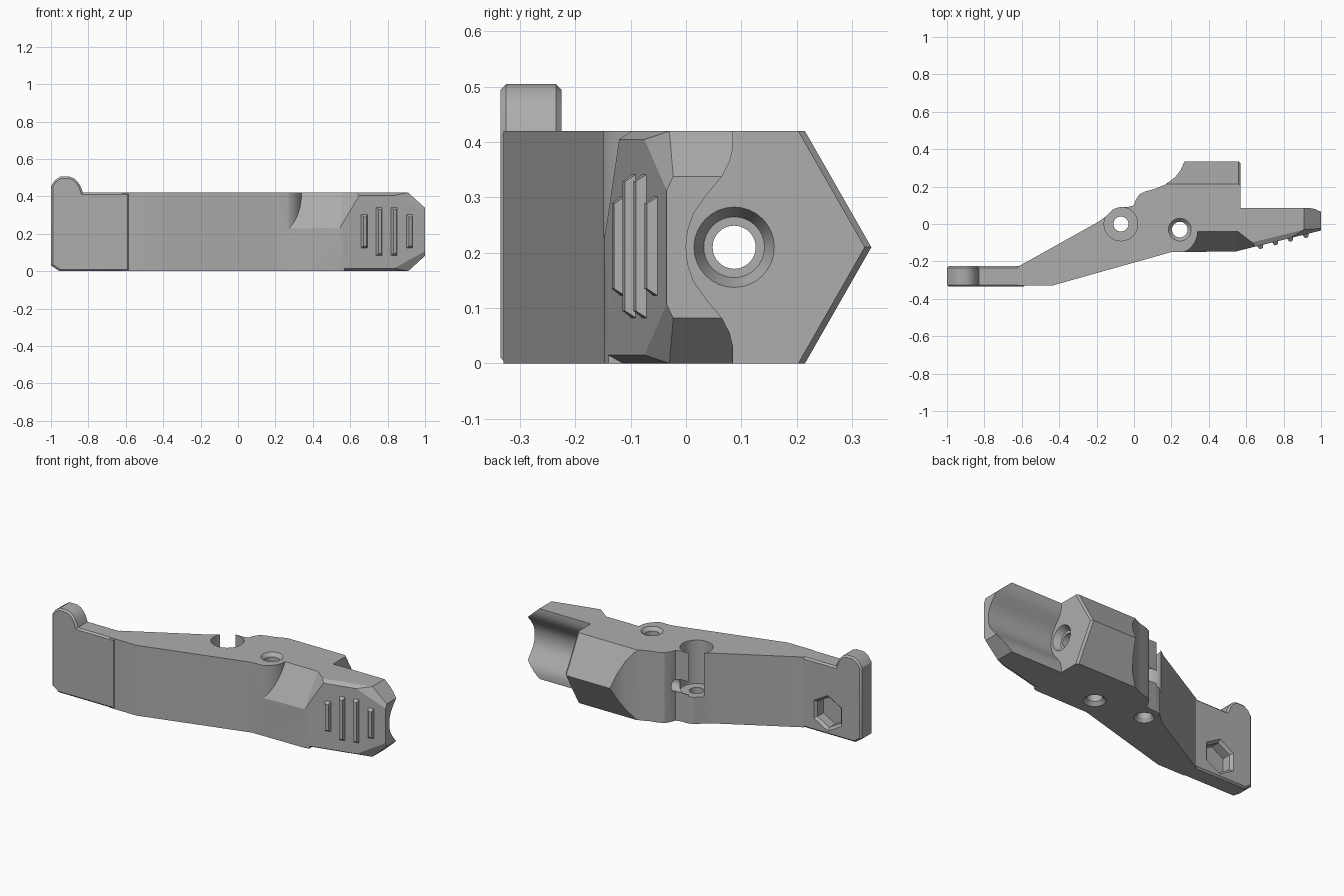
import bpy, bmesh
from math import cos, sin, pi, radians
from mathutils import Vector, Matrix

H = 0.42  # body height

if "Cube" in bpy.data.objects:
    bpy.data.objects.remove(bpy.data.objects["Cube"])

grey = bpy.data.materials.new("matte grey")
grey.use_nodes = True
COLOUR = (0.42, 0.42, 0.42, 1)
grey.diffuse_color = COLOUR
grey.node_tree.nodes["Principled BSDF"].inputs["Base Color"].default_value = COLOUR


def to_object(name, bm):
    bmesh.ops.recalc_face_normals(bm, faces=bm.faces)
    mesh = bpy.data.meshes.new(name)
    bm.to_mesh(mesh)
    bm.free()
    mesh.materials.append(grey)
    ob = bpy.data.objects.new(name, mesh)
    bpy.context.collection.objects.link(ob)
    return ob


def prism(points, direction):
    """Closed profile swept along a direction."""
    bm = bmesh.new()
    face = bm.faces.new([bm.verts.new(p) for p in points])
    swept = bmesh.ops.extrude_face_region(bm, geom=[face])
    moved = [v for v in swept["geom"] if isinstance(v, bmesh.types.BMVert)]
    bmesh.ops.translate(bm, verts=moved, vec=direction)
    bmesh.ops.recalc_face_normals(bm, faces=bm.faces)
    return bm


def slice_off(bm, a, b, c, keep):
    """Cut along the plane through a, b, c and keep the side holding a point."""
    a, b, c, keep = map(Vector, (a, b, c, keep))
    normal = (b - a).cross(c - a).normalized()
    if normal.dot(keep - a) > 0:
        normal = -normal
    bmesh.ops.bisect_plane(bm, geom=bm.verts[:] + bm.edges[:] + bm.faces[:],
                           plane_co=a, plane_no=normal, clear_outer=True)
    bmesh.ops.holes_fill(bm, edges=[e for e in bm.edges if e.is_boundary], sides=0)


def flip(p):
    return (p[0], p[1], H - p[2])


def slice_pair(bm, a, b, c, keep):
    slice_off(bm, a, b, c, keep)
    slice_off(bm, flip(a), flip(b), flip(c), flip(keep))


def cone(name, start, end, r1, r2, sides=32, turn=0):
    start, end = Vector(start), Vector(end)
    axis = end - start
    bm = bmesh.new()
    place = (Matrix.Translation((start + end) / 2)
             @ axis.to_track_quat("Z", "Y").to_matrix().to_4x4()
             @ Matrix.Rotation(turn, 4, "Z"))
    bmesh.ops.create_cone(bm, cap_ends=True, segments=sides, radius1=r1,
                          radius2=r2, depth=axis.length, matrix=place)
    return to_object(name, bm)


def combine(target, tool, operation):
    tool.hide_render = True
    mod = target.modifiers.new(operation.lower(), "BOOLEAN")
    mod.operation, mod.solver, mod.object = operation, "EXACT", tool
    bpy.context.view_layer.objects.active = target
    bpy.ops.object.modifier_apply(modifier=mod.name)
    bpy.data.objects.remove(tool)


# Main arm and pointed block
plan = [(-.62, -.33), (-.44, -.33), (.2, -.15), (.545, -.147), (.57, -.14),
        (.57, .335), (.27, .335), (.25, .29), (.22, .25), (.165, .21),
        (.11, .187), (.06, .174), (.03, .16), (.01, .13), (0, .1), (-.035, .09),
        (-.07, .092), (-.11, .08), (-.145, .045), (-.19, .012), (-.62, -.228)]
bm = prism([(x, y, 0) for x, y in plan], (0, 0, H))
core = (.4, .1, .21)
slice_pair(bm, (0, .335, .21), (1, .335, .21), (0, .215, H), core)
slice_pair(bm, (.57, .323, .21), (.57, .203, H), (.558, .335, .21), core)
body = to_object("lever_body", bm)

# Finger end with a round groove along its back
half = [(.085, 0), (.085, .03), (.079, .055), (.065, .082), (.035, .118),
        (.013, .15), (.003, .18)]
groove = half + [(0, .21)] + [(y, H - z) for y, z in reversed(half)]
bm = prism([(.555, y, z) for y, z in [(-.2, H), (-.2, 0)] + groove], (.445, 0, 0))
core = (.75, -.02, .21)
slice_off(bm, (.55, -.145, 0), (1, -.035, 0), (.55, -.145, 1), core)
slice_pair(bm, (.91, 0, H), (1, 0, .338), (.91, 1, H), core)
edge, back = (.836, -.075, .405), (.91, -.03, H)
slice_pair(bm, edge, (.96, -.045, .335), back, core)
slice_pair(bm, edge, (.65, -.1205, .405), back, core)
combine(body, to_object("finger_end", bm), "UNION")

# Hooked tail plate with chamfered rims
hook = [(-1, .03), (-.955, 0), (-.58, 0), (-.58, H), (-.83, H), (-.84, .45),
        (-.855, .475), (-.875, .495), (-.9, .505), (-.95, .505), (-.98, .485),
        (-1, .455)]
bm = prism([(x, -.335, z) for x, z in hook], (0, .11, 0))
rims = [e for e in bm.edges if abs(e.verts[0].co.y - e.verts[1].co.y) < .001]
bmesh.ops.bevel(bm, geom=rims, offset=.01, segments=1, affect="EDGES")
combine(body, to_object("hooked_tail", bm), "UNION")

# Neck hollows above and below the front ridge
for lower in (False, True):
    arc = [(.22 + .12 * sin(t * pi / 20), -.04 - .12 * cos(t * pi / 20)) for t in range(11)]
    outline = arc + [(.555, -.04), (.66, -.12), (.72, -.166), (.72, -.3), (.22, -.3)]
    bm = prism([(x, y, .2) for x, y in outline], (0, 0, .3))
    slice_off(bm, (0, -.04, H), (0, -.145, .235), (1, -.04, H), (.4, -.29, .45))
    slice_off(bm, (.555, -.04, H), (.66, -.12, H), (.545, -.145, .235), (.4, -.2, H))
    if lower:
        for v in bm.verts:
            v.co.z = H - v.co.z
    combine(body, to_object("neck_cutter", bm), "DIFFERENCE")

# Pivot seat, bored holes, countersinks and the nut pocket
px, hx, hy, by = -.07, .245, -.03, .087
cutters = [
    ((px, 0, .16), (px, 0, .6), .09, .09),
    ((px, 0, -.1), (px, 0, .3), .04, .04),
    ((px, 0, -.01), (px, 0, .02), .06, .04),
    ((hx, hy, -.1), (hx, hy, .6), .042, .042),
    ((hx, hy, -.01), (hx, hy, .02), .07, .042),
    ((hx, hy, .43), (hx, hy, .4), .07, .042),
    ((-.1, by, .21), (.7, by, .21), .039, .039),
    ((.58, by, .21), (.53, by, .21), .077, .055),
]
for c in cutters:
    combine(body, cone("hole_cutter", *c), "DIFFERENCE")
for depth, r1, r2 in ((.07, .09, .09), (.015, .09, .112)):
    pocket = cone("pocket_cutter", (-.78, -.225 - depth, .128), (-.78, -.22, .128),
                  r1, r2, sides=6)
    # Point the hexagon upwards
    top = max(v.co.z for v in pocket.data.vertices)
    if top < .128 + max(r1, r2) * .95:
        pivot = Vector((-.78, 0, .128))
        pocket.data.transform(Matrix.Translation(pivot) @ Matrix.Rotation(radians(30), 4, "Y")
                              @ Matrix.Translation(-pivot))
    combine(body, pocket, "DIFFERENCE")

# Raised grip ribs on the sloping pad
along, out = Vector((.971, .238, 0)), Vector((.238, -.971, 0))
parts = [body]
for i, (x, z0) in enumerate([(.675, .117), (.755, .077), (.835, .077), (.918, .117)]):
    base = Vector((x, -.145 + .2444 * (x - .55), .212))
    bm = bmesh.new()
    bmesh.ops.create_cube(bm, size=2)
    for v in bm.verts:
        raised = v.co.y > 0
        reach = .212 - z0 - (.018 if raised else 0)
        v.co = (base + along * v.co.x * (.009 if raised else .02)
                + out * (.018 if raised else -.008) + Vector((0, 0, v.co.z * reach)))
    parts.append(to_object(f"grip_rib_{i + 1}", bm))

# Smooth the round surfaces, keep the edges crisp
bpy.ops.object.select_all(action="DESELECT")
for ob in parts:
    ob.select_set(True)
bpy.context.view_layer.objects.active = body
bpy.ops.object.shade_smooth_by_angle(angle=radians(25))
